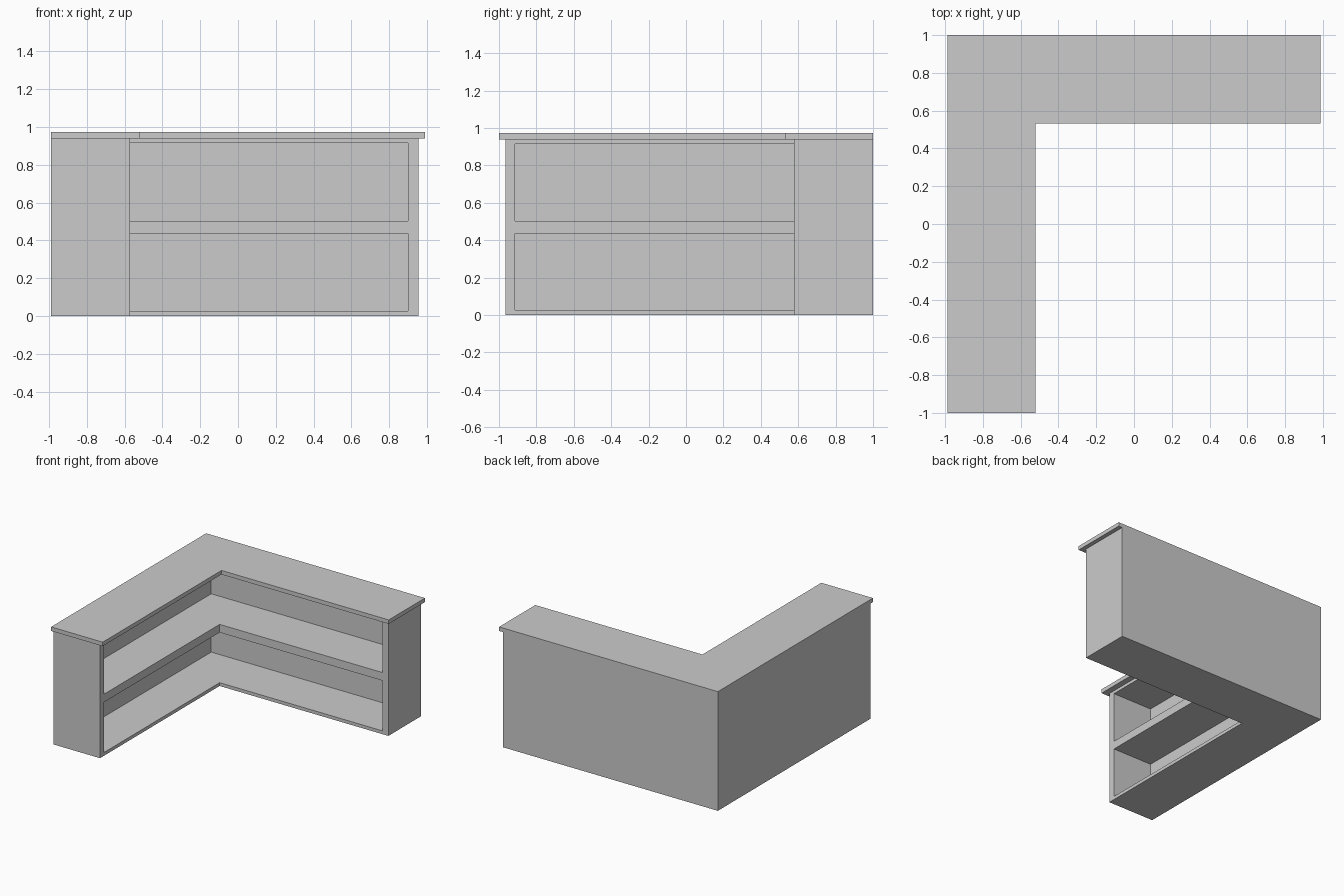
import bpy
import bmesh

if "Cube" in bpy.data.objects:
    bpy.data.objects.remove(bpy.data.objects["Cube"], do_unlink=True)

grey = bpy.data.materials.new("light_grey")
grey.use_nodes = True
grey.diffuse_color = (0.6, 0.6, 0.6, 1)
grey.node_tree.nodes["Principled BSDF"].inputs["Base Color"].default_value = (0.6, 0.6, 0.6, 1)


def corner_block(name, left, back, right, front, inner_x, inner_y, low, high):
    """L-shaped block with its corner at the left back."""
    outline = [(left, front), (inner_x, front), (inner_x, inner_y),
               (right, inner_y), (right, back), (left, back)]
    bm = bmesh.new()
    base = bm.faces.new([bm.verts.new((x, y, low)) for x, y in outline])
    top = bmesh.ops.extrude_face_region(bm, geom=[base])["geom"]
    bmesh.ops.translate(bm, vec=(0, 0, high - low),
                        verts=[v for v in top if isinstance(v, bmesh.types.BMVert)])
    bmesh.ops.recalc_face_normals(bm, faces=bm.faces)
    mesh = bpy.data.meshes.new(name)
    bm.to_mesh(mesh)
    bm.free()
    mesh.materials.append(grey)
    obj = bpy.data.objects.new(name, mesh)
    bpy.context.collection.objects.link(obj)
    return obj


# Counter top, overhanging the open sides and both ends
corner_block("counter_top", -0.988, 1.0, 0.988, -1.0, -0.522, 0.533, 0.94, 0.973)

# Cabinet body with two rows of open shelves along its inner sides
cabinet = corner_block("cabinet_body", -0.988, 1.0, 0.954, -0.966, -0.57, 0.577, 0, 0.94)
for row, (low, high) in {"lower": (0.027, 0.437), "upper": (0.503, 0.915)}.items():
    cutter = corner_block(row + "_shelf_cutter", -0.928, 0.98, 0.90, -0.913,
                          -0.45, 0.45, low, high)
    cutter.hide_render = True
    cutter.hide_viewport = True
    cutter.display_type = 'WIRE'
    cut = cabinet.modifiers.new(row + "_shelf", 'BOOLEAN')
    cut.operation = 'DIFFERENCE'
    cut.solver = 'EXACT'
    cut.object = cutter
